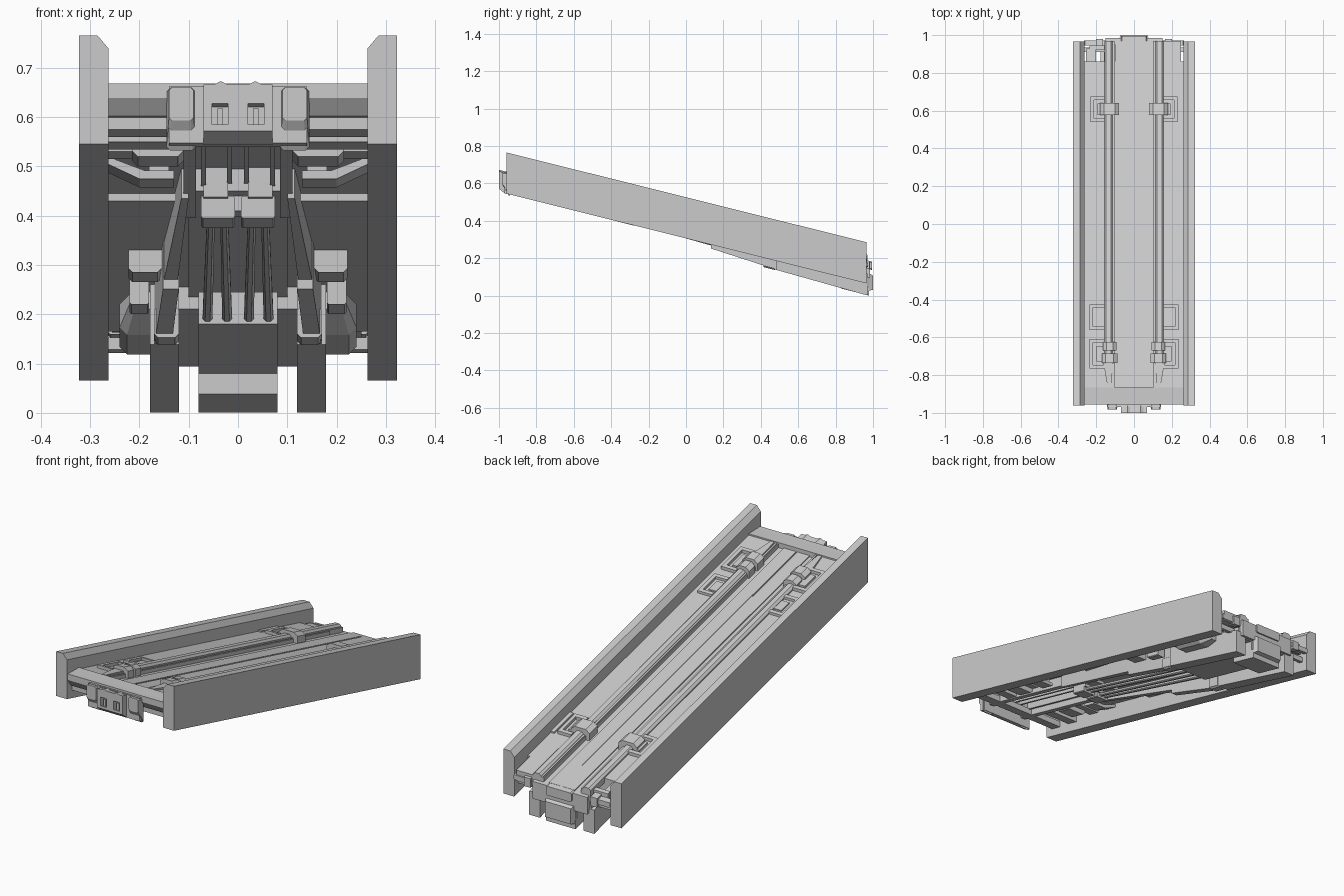
import bpy, bmesh

SLOPE = 0.2494  # the whole ramp falls from front to back


def loft(name, sections, mirror=False):
    """Join (y, [(x, h), ...]) sections; h is height before the ramp slope is applied."""
    for s in ((1, -1) if mirror else (1,)):
        bm = bmesh.new()
        rings = [[bm.verts.new((s * x, y, h - SLOPE * y)) for x, h in prof] for y, prof in sections]
        n = len(rings[0])
        for a, b in zip(rings, rings[1:]):
            for i in range(n):
                j = (i + 1) % n
                bm.faces.new((a[i], a[j], b[j], b[i]))
        bm.faces.new(rings[0])
        bm.faces.new(rings[-1])
        bmesh.ops.recalc_face_normals(bm, faces=bm.faces)
        label = name + (("_right" if s > 0 else "_left") if mirror else "")
        me = bpy.data.meshes.new(label)
        bm.to_mesh(me)
        bm.free()
        ob = bpy.data.objects.new(label, me)
        bpy.context.collection.objects.link(ob)


def prism(name, prof, y0, y1, mirror=False):
    loft(name, [(y0, prof), (y1, prof)], mirror)


def rect(x0, x1, h0, h1):
    return [(x0, h0), (x1, h0), (x1, h1), (x0, h1)]


def octo(x0, x1, h0, h1, c):
    return [(x0 + c, h0), (x1 - c, h0), (x1, h0 + c), (x1, h1 - c),
            (x1 - c, h1), (x0 + c, h1), (x0, h1 - c), (x0, h0 + c)]


def box(name, x0, x1, y0, y1, h0, h1, mirror=False, c=0):
    prism(name, octo(x0, x1, h0, h1, c) if c else rect(x0, x1, h0, h1), y0, y1, mirror)


def frame(name, x0, x1, y0, y1, h0, h1, t=0.018):
    """Mirrored rectangular bracket with an open middle."""
    box(name + "_front", x0, x1, y0, y0 + t, h0, h1, True)
    box(name + "_back", x0, x1, y1 - t, y1, h0, h1, True)
    box(name + "_outer", x1 - t, x1, y0 + t, y1 - t, h0, h1, True)
    box(name + "_pad", x0, x1 - 2 * t, y0 + 2 * t, y1 - 2 * t, h0, h1 - 0.006, True)


# Side rails with chamfered inner top edge
prism("side_rail", [(.263, .306), (.322, .306), (.322, .526), (.285, .526), (.263, .5)],
      -.96, .965, True)

# Deck panels
box("side_deck_front", .1, .264, -.87, -.16, .395, .443, True)
box("side_deck_rear", .1, .264, -.16, .86, .38, .443, True)
box("deck_corner", .1, .25, .86, .968, .39, .443)
box("deck_edge_strip", .245, .264, .53, .68, .43, .45, True)
box("centre_floor_front", -.1, .1, -.95, -.36, .405, .425)
box("centre_floor_rear", -.1, .1, -.36, .97, .36, .425)
box("centre_panel", .004, .07, -.87, .97, .415, .431, True)
box("centre_ridge", -.004, .004, -.52, .97, .415, .429)

# Long guide tubes
box("guide_tube", .113, .157, -.72, .97, .41, .46, True, .01)
box("guide_lip", .104, .113, -.86, .97, .41, .448, True)
loft("tube_fork", [(-.86, rect(.12, .14, .435, .45)), (-.72, rect(.11, .165, .435, .457))], True)

# Front cross beam
loft("front_beam", [(-.955, rect(-.264, .264, .4, .43)), (-.93, rect(-.264, .264, .37, .435)),
                    (-.865, rect(-.264, .264, .37, .45))])
box("front_beam_ledge", -.264, .264, -.92, -.86, .345, .375)

# Front coupling, its cheeks cut back underneath
box("front_coupling_back", -.14, .14, -.97, -.94, .305, .42)
loft("front_coupling_cheek", [(-.982, octo(.09, .14, .348, .415, .006)),
                              (-.945, octo(.085, .145, .296, .424, .008))], True)
box("front_coupling_top", -.07, .07, -1, -.965, .378, .416)
loft("front_coupling_bottom", [(-1, rect(-.07, .07, .322, .335)), (-.965, rect(-.07, .07, .303, .335))])
box("front_coupling_centre", -.02, .02, -1, -.965, .332, .378)
box("front_coupling_side", .053, .07, -1, -.965, .332, .378, True)
prism("front_coupling_peak", [(.02, .416), (.05, .416), (.035, .423)], -1, -.96, True)
box("coupling_latch", .03, .042, -.99, -.965, .335, .37, True)


# Clamps wrapped over the guide tubes
def clamp(name, x0, x1, y0, y1):
    prism(name, [(x0, .42), (x1, .42), (x1, .461), (x1 - .02, .476), (x0 + .02, .476), (x0, .461)],
          y0, y1, True)


clamp("rear_clamp", .08, .18, .578, .64)
clamp("front_clamp", .088, .17, -.735, -.685)
clamp("front_clamp_second", .092, .165, -.67, -.625)
frame("rear_bracket", .155, .23, .54, .675, .435, .458)
frame("middle_bracket", .155, .235, -.56, -.425, .435, .455)
frame("front_bracket", .155, .235, -.765, -.61, .435, .458)

# Rear end plate, coupling and arms
box("rear_end_plate", -.15, .15, .95, .985, .34, .425)
box("rear_stop", -.07, .07, .96, .995, .385, .43, c=.006)
box("rear_arm", .15, .264, .945, .972, .395, .42, True, .005)
box("rear_arm_joint", .165, .2, .94, .98, .385, .43, True)
box("rear_lower_arm", .15, .264, .91, .935, .355, .38, True)
box("corner_bracket", -.255, -.2, .86, .93, .395, .435)
box("corner_hook", -.235, -.15, .925, .945, .39, .44)

# Underbody at the rear
box("rear_body", -.16, .16, .5, .965, .335, .385)
box("rear_centre_block", -.08, .08, .43, .965, .287, .352)
box("rear_block_roof", -.08, .08, .5, .965, .35, .37)
box("rear_coupling_base", -.08, .08, .83, .978, .245, .29)
loft("rear_coupling", [(.975, rect(-.08, .08, .27, .365)), (1, rect(-.07, .07, .28, .357))])

# Keels, with struts tapering toward the front
loft("keel", [(.48, rect(.12, .178, .258, .385)), (.97, rect(.12, .178, .243, .36))], True)
loft("keel_front_strut", [(-.4, rect(.1, .115, .335, .4)), (.135, rect(.122, .15, .304, .39))], True)
loft("keel_rear_strut", [(.135, rect(.12, .152, .285, .39)), (.49, rect(.135, .17, .259, .385))], True)

# Rods fanning back from the centre yoke
for i, (xa, xb) in enumerate(((.028, .022), (.055, .062))):
    loft("rod_%d" % i, [(-.3, octo(xa - .008, xa + .008, .315, .331, .004)),
                        (.45, octo(xb - .01, xb + .01, .292, .314, .005))], True)
box("yoke", .006, .075, -.36, -.28, .305, .35, True, .004)
box("yoke_mount", .02, .07, -.37, -.2, .345, .41, True)
box("yoke_bridge", -.075, .075, -.32, -.27, .33, .365)
box("front_channel", .065, .075, -.95, -.3, .37, .41, True)
box("front_spine", .012, .022, -.95, -.3, .375, .41, True)
box("front_girder", .085, .11, -.95, -.2, .345, .4, True)

# Support blocks below the side decks
box("upper_support", .155, .222, .2, .28, .335, .39, True, .008)
box("middle_support", .18, .22, .36, .44, .31, .385, True, .004)
box("hanger", .12, .17, .415, .475, .256, .32, True, .008)
loft("rear_support", [(.54, octo(.15, .22, .345, .385, .01)), (.6, octo(.15, .24, .308, .385, .015)),
                      (.76, octo(.15, .24, .308, .385, .015)), (.82, octo(.15, .215, .33, .385, .01))], True)

# Cross bars and slanted braces under the front
box("front_crossbar", .1, .264, -.8, -.74, .35, .4, True)
box("second_crossbar", .1, .264, -.64, -.58, .37, .4, True)
box("middle_crossbar", .1, .264, -.2, -.16, .38, .4, True)
box("crossbar_block", .11, .215, -.7, -.62, .345, .4, True, .012)
prism("slanted_brace", [(.13, .345), (.2, .345), (.264, .375), (.264, .39), (.19, .362), (.13, .362)],
      -.52, -.45, True)
box("brace_post", .14, .18, -.51, -.46, .36, .4, True)
